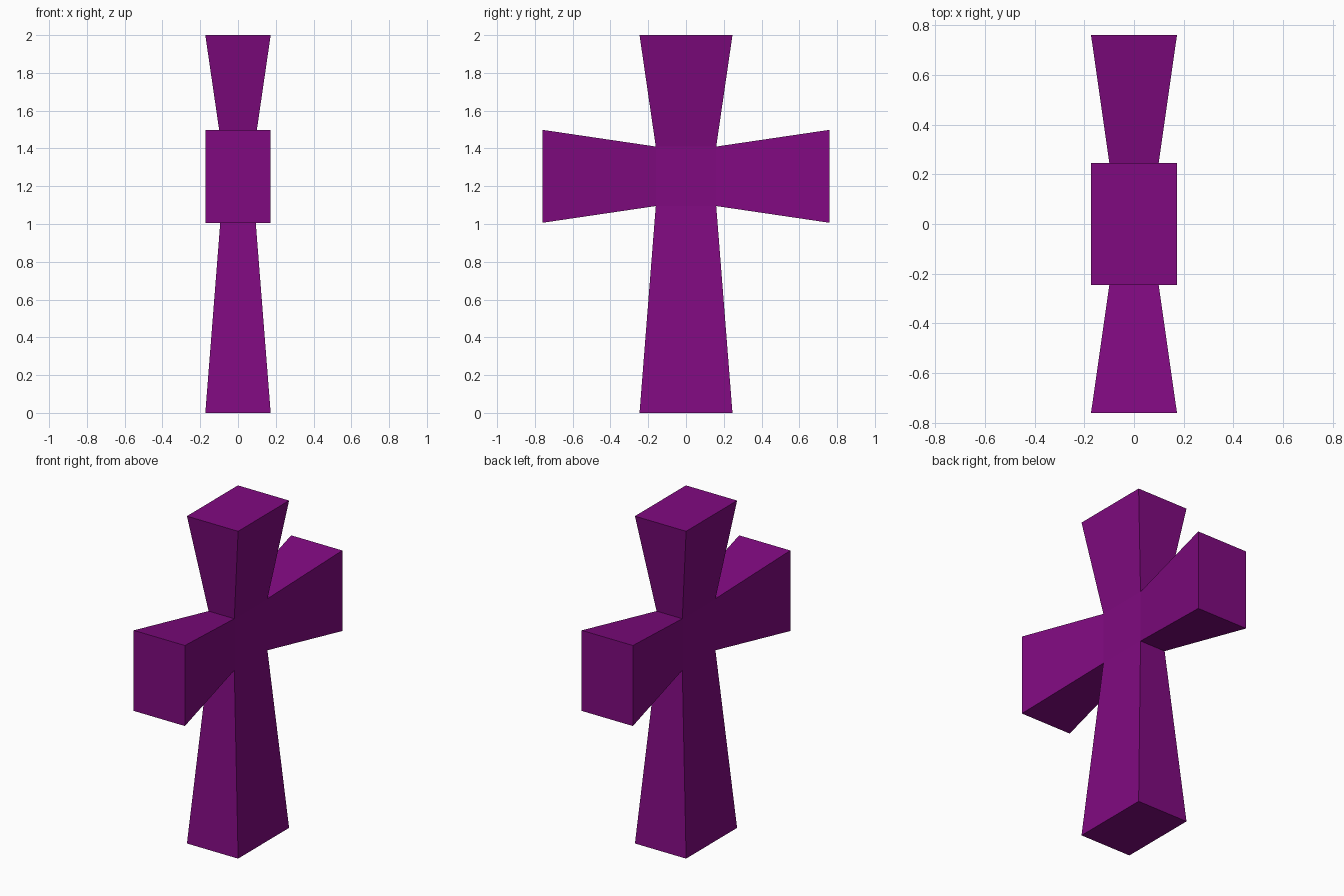
import bpy, bmesh
from mathutils import Vector

if "Cube" in bpy.data.objects:
    bpy.data.objects.remove(bpy.data.objects["Cube"])

CENTRE_Z = 1.2525
HX, HY, HZ = 0.087, 0.16, 0.1575      # half sizes of the central block
END_X, END_W = 0.173, 0.246           # half thickness and half width of flared ends

bm = bmesh.new()

# central block
bmesh.ops.create_cube(bm, size=2)
for v in bm.verts:
    v.co = Vector((v.co.x * HX, v.co.y * HY, CENTRE_Z + v.co.z * HZ))
bm.normal_update()


def flare(direction, end):
    """Extrude the block face pointing along direction into a flared arm."""
    d = Vector(direction)
    face = max(bm.faces, key=lambda f: (f.normal.dot(d), f.calc_center_median().dot(d)))
    tip = bmesh.ops.extrude_discrete_faces(bm, faces=[face])["faces"][0]
    for v in tip.verts:
        sx = 1 if v.co.x > 0 else -1
        if d.z:
            v.co = Vector((sx * END_X, END_W if v.co.y > 0 else -END_W, end))
        else:
            v.co = Vector((sx * END_X, end, CENTRE_Z + (END_W if v.co.z > CENTRE_Z else -END_W)))
    bm.normal_update()


# top, foot and the two side arms
flare((0, 0, 1), 2.0)
flare((0, 0, -1), 0.0)
flare((0, 1, 0), 0.76)
flare((0, -1, 0), -0.76)

bmesh.ops.recalc_face_normals(bm, faces=bm.faces[:])
mesh = bpy.data.meshes.new("flared_cross")
bm.to_mesh(mesh)
bm.free()

purple = bpy.data.materials.new("purple")
purple.diffuse_color = (0.216, 0.003, 0.216, 1)
purple.use_nodes = True
purple.node_tree.nodes["Principled BSDF"].inputs["Base Color"].default_value = purple.diffuse_color
mesh.materials.append(purple)
cross = bpy.data.objects.new("flared_cross", mesh)
bpy.context.collection.objects.link(cross)
